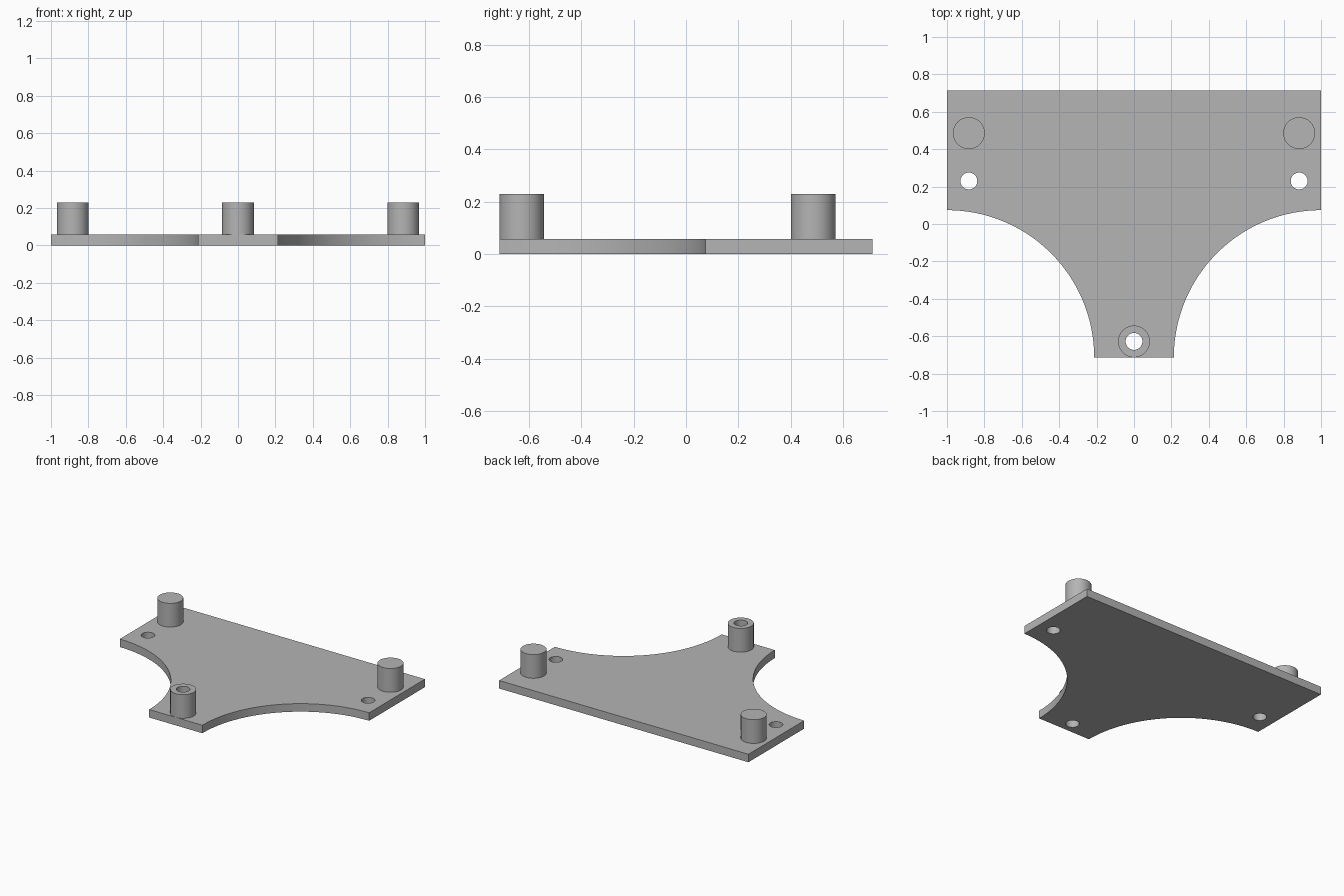
import bpy
import bmesh
from math import cos, sin, pi, radians

cube = bpy.data.objects.get("Cube")
if cube:
    bpy.data.objects.remove(cube, do_unlink=True)

HALF_Y = 0.713      # half depth of the plate
PLATE_TOP = 0.058
POST_TOP = 0.23
ARC_R = 0.787       # concave side cut-outs
POST_R = 0.085
HOLE_R = 0.045
SIDE_X = 0.883      # posts and screw holes at the sides
TUBE_Y = HALF_Y - POST_R

grey = bpy.data.materials.new("plain grey")
grey.use_nodes = True
grey.diffuse_color = (0.46, 0.46, 0.46, 1)
grey.node_tree.nodes["Principled BSDF"].inputs["Base Color"].default_value = grey.diffuse_color


def arc(cx, cy, r, start, end, steps):
    angles = [start + (end - start) * i / steps for i in range(steps + 1)]
    return [(cx + r * cos(a), cy + r * sin(a)) for a in angles]


def circle(cx, cy, r):
    return arc(cx, cy, r, 0, 2 * pi, 64)[:-1]


def extrude(name, loops, bottom, top):
    """Solid from closed outlines; inner outlines become through holes."""
    curve = bpy.data.curves.new(name + " outline", "CURVE")
    curve.dimensions = "2D"
    curve.fill_mode = "BOTH"
    curve.extrude = (top - bottom) / 2
    for loop in loops:
        spline = curve.splines.new("POLY")
        spline.points.add(len(loop) - 1)
        for point, (x, y) in zip(spline.points, loop):
            point.co = (x, y, 0, 1)
        spline.use_cyclic_u = True
    source = bpy.data.objects.new(name + " outline", curve)
    bpy.context.collection.objects.link(source)
    bpy.context.view_layer.update()
    graph = bpy.context.evaluated_depsgraph_get()
    mesh = bpy.data.meshes.new_from_object(source.evaluated_get(graph))
    bpy.data.objects.remove(source, do_unlink=True)
    bpy.data.curves.remove(curve)

    # Join caps to walls so the solid is closed
    bm = bmesh.new()
    bm.from_mesh(mesh)
    bmesh.ops.remove_doubles(bm, verts=bm.verts, dist=0.0001)
    bmesh.ops.translate(bm, verts=bm.verts, vec=(0, 0, (top + bottom) / 2))
    bmesh.ops.recalc_face_normals(bm, faces=bm.faces)
    bm.to_mesh(mesh)
    bm.free()

    mesh.name = name
    mesh.materials.clear()
    mesh.materials.append(grey)
    obj = bpy.data.objects.new(name, mesh)
    bpy.context.collection.objects.link(obj)
    bpy.ops.object.select_all(action="DESELECT")
    obj.select_set(True)
    bpy.context.view_layer.objects.active = obj
    bpy.ops.object.shade_smooth_by_angle(angle=radians(30))
    return obj


# Base plate: straight back, two quarter-circle cut-outs, three holes
right_arc = arc(-1, -HALF_Y, ARC_R, pi / 2, 0, 48)
left_arc = [(-x, y) for x, y in reversed(right_arc)]
outline = [(1, HALF_Y), (-1, HALF_Y)] + right_arc + left_arc
tube_hole = circle(0, -TUBE_Y, HOLE_R)
screw_holes = [circle(s * SIDE_X, 0.23, HOLE_R) for s in (-1, 1)]
extrude("base_plate", [outline, tube_hole] + screw_holes, 0, PLATE_TOP)

# Solid back posts
for side, s in (("right", -1), ("left", 1)):
    extrude(side + "_post", [circle(s * SIDE_X, 0.486, POST_R)], PLATE_TOP, POST_TOP)

# Hollow front post
extrude("front_tube", [circle(0, -TUBE_Y, POST_R), tube_hole], PLATE_TOP, POST_TOP)
